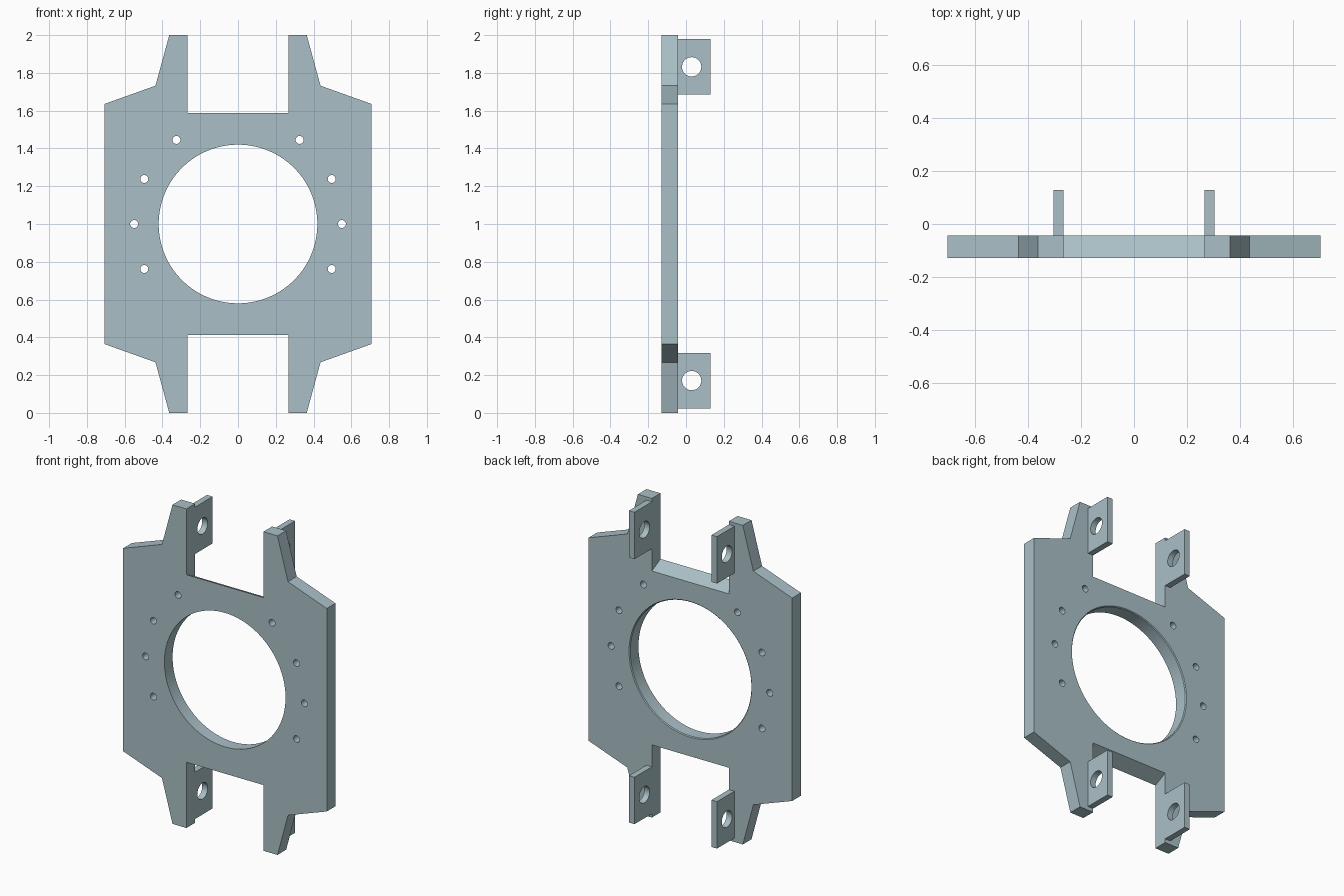
import bpy, bmesh
from math import cos, sin, tau, radians

if "Cube" in bpy.data.objects:
    bpy.data.objects.remove(bpy.data.objects["Cube"])

FRONT, BACK, LUG_END = -0.129, -0.043, 0.129
SLOPE = 0.043  # how far the notch floors fall back

steel = bpy.data.materials.new("blue_grey")
steel.diffuse_color = (0.40, 0.53, 0.57, 1)
steel.use_nodes = True
steel.node_tree.nodes["Principled BSDF"].inputs["Base Color"].default_value = steel.diffuse_color


def make_object(name, bm):
    bmesh.ops.recalc_face_normals(bm, faces=bm.faces)
    mesh = bpy.data.meshes.new(name)
    bm.to_mesh(mesh)
    bm.free()
    mesh.materials.append(steel)
    ob = bpy.data.objects.new(name, mesh)
    bpy.context.collection.objects.link(ob)
    return ob


def prism(name, points, offset):
    """Extrude a closed 3D outline along an offset vector."""
    bm = bmesh.new()
    face = bm.faces.new([bm.verts.new(p) for p in points])
    new = bmesh.ops.extrude_face_region(bm, geom=[face])["geom"]
    bmesh.ops.translate(bm, vec=offset, verts=[v for v in new if isinstance(v, bmesh.types.BMVert)])
    return make_object(name, bm)


def lathe(name, rings, x, z, n):
    """Round cutter along y, from (y, radius) rings."""
    bm = bmesh.new()
    loops = [[bm.verts.new((x + r * cos(tau * i / n), y, z + r * sin(tau * i / n)))
              for i in range(n)] for y, r in rings]
    for a, b in zip(loops, loops[1:]):
        for i in range(n):
            j = (i + 1) % n
            bm.faces.new((a[i], a[j], b[j], b[i]))
    bm.faces.new(loops[0])
    bm.faces.new(loops[-1])
    return make_object(name, bm)


def cut(ob, cutter):
    cutter.hide_render = True
    mod = ob.modifiers.new("cut", "BOOLEAN")
    mod.operation, mod.solver, mod.object = "DIFFERENCE", "EXACT", cutter
    bpy.context.view_layer.objects.active = ob
    bpy.ops.object.modifier_apply(modifier=mod.name)
    bpy.data.objects.remove(cutter)


def smooth(ob):
    bpy.ops.object.select_all(action="DESELECT")
    ob.select_set(True)
    bpy.context.view_layer.objects.active = ob
    bpy.ops.object.shade_smooth_by_angle(angle=radians(30))


# Plate outline: one quadrant mirrored to four
quad = [(0.267, 1.588), (0.267, 2.0), (0.364, 2.0), (0.437, 1.732), (0.706, 1.636)]
right = quad + [(x, 2 - z) for x, z in reversed(quad)]
outline = right + [(-x, z) for x, z in reversed(right)]
plate = prism("mounting_plate", [(x, FRONT, z) for x, z in outline], (0, BACK - FRONT, 0))

# Slope the notch floors towards the centre at the back
for v in plate.data.vertices:
    if v.co.y > -0.1 and abs(abs(v.co.z - 1) - 0.588) < 0.001:
        v.co.z += -SLOPE if v.co.z > 1 else SLOPE

# Main opening with a fine chamfer on the back edge
cut(plate, lathe("opening_cutter",
                 [(FRONT - 0.1, 0.42), (BACK - 0.005, 0.42), (BACK + 0.01, 0.435)], 0, 1, 128))

# Bolt holes around the opening
for x, z in [(0.326, 1.445), (0.496, 1.238), (0.55, 1.0), (0.496, 0.762)]:
    for side in (-1, 1):
        cut(plate, lathe("bolt_cutter", [(FRONT - 0.1, 0.021), (BACK + 0.1, 0.021)], side * x, z, 32))
smooth(plate)

# Four drilled lugs behind the arms
for side, side_name in ((-1, "left"), (1, "right")):
    for zc, level in ((0.171, "lower"), (1.832, "upper")):
        z0, z1 = (zc - 0.147, zc + 0.147)
        x0 = side * 0.267
        lug = prism(f"{level}_{side_name}_lug",
                    [(x0, BACK, z0), (x0, LUG_END, z0), (x0, LUG_END, z1), (x0, BACK, z1)],
                    (side * 0.038, 0, 0))
        ring = [(side * 0.2, 0.03 + 0.051 * cos(tau * i / 48), zc + 0.051 * sin(tau * i / 48))
                for i in range(48)]
        cut(lug, prism("pin_cutter", ring, (side * 0.2, 0, 0)))
        smooth(lug)
